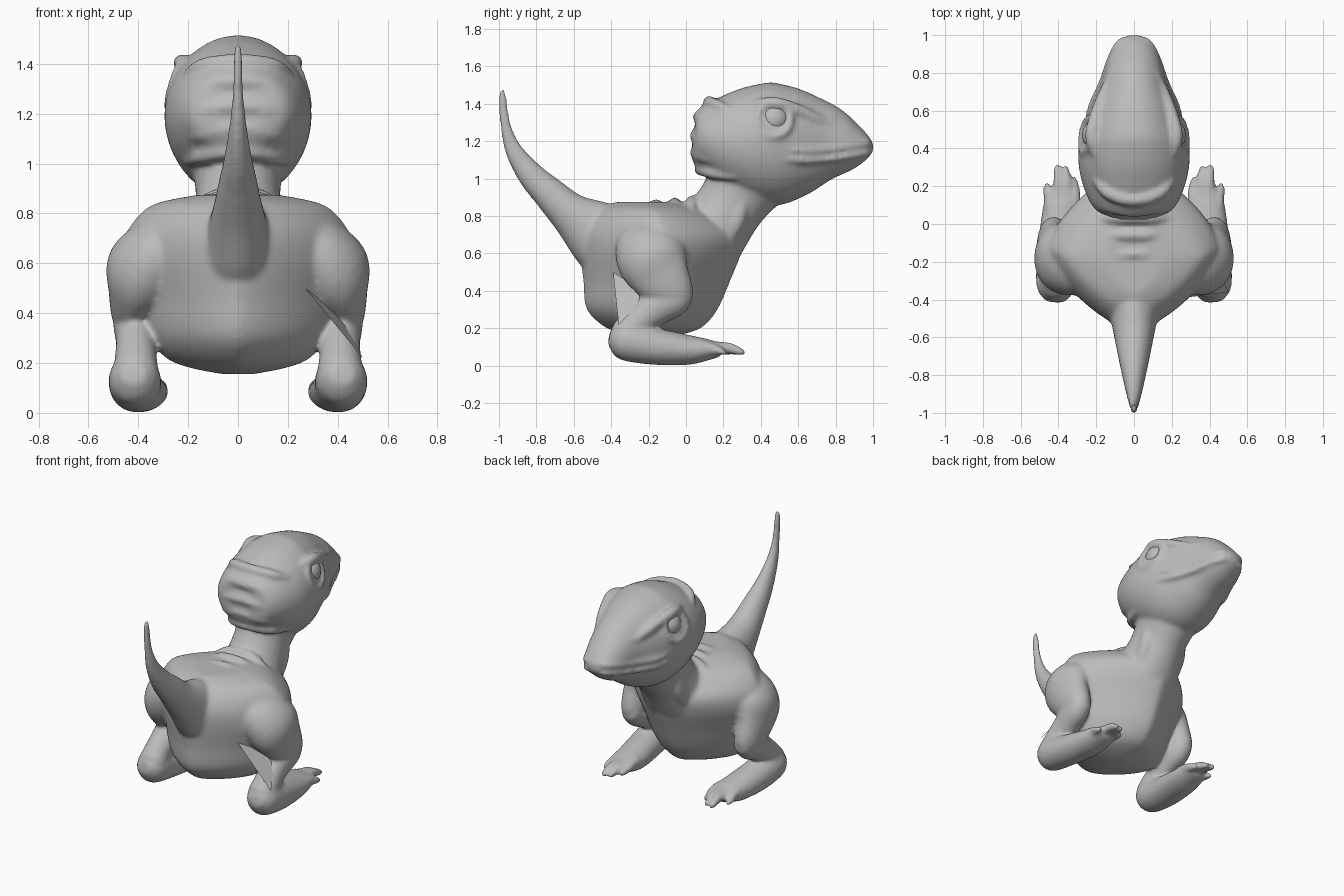
import bpy, bmesh, math
from mathutils import Vector

if "Cube" in bpy.data.objects:
    bpy.data.objects.remove(bpy.data.objects["Cube"])

grey = bpy.data.materials.new("grey")
grey.diffuse_color = (0.5, 0.5, 0.5, 1)
grey.use_nodes = True
grey.node_tree.nodes["Principled BSDF"].inputs["Base Color"].default_value = grey.diffuse_color


def spline(pts, n=5):
    """Smooth interpolation through points of (x, y, z, r_side, r_normal)."""
    out = []
    for i in range(len(pts) - 1):
        p0, p1 = pts[max(i - 1, 0)], pts[i]
        p2, p3 = pts[i + 1], pts[min(i + 2, len(pts) - 1)]
        for k in range(n):
            t = k / n
            out.append([0.5 * (2 * b + (c - a) * t + (2 * a - 5 * b + 4 * c - d) * t * t
                               + (3 * b - a - 3 * c + d) * t ** 3)
                        for a, b, c, d in zip(p0, p1, p2, p3)])
    out.append(list(pts[-1]))
    return out


def loft(bm, pts, ref=(1, 0, 0), mirror=False, seg=28, axis=None, power=1.0):
    """Closed tube of elliptical sections; axis fixes the section plane, power > 1 pinches it."""
    def trig(v):
        return math.copysign(abs(v) ** power, v)
    for s in ((1, -1) if mirror else (1,)):
        path = spline([(p[0] * s, *p[1:]) for p in pts])
        rings = []
        for i, p in enumerate(path):
            a, b = path[max(i - 1, 0)], path[min(i + 1, len(path) - 1)]
            tan = Vector(axis) if axis else (Vector(b[:3]) - Vector(a[:3])).normalized()
            r = Vector(ref)
            side = (r - tan * r.dot(tan)).normalized()
            nor = tan.cross(side)
            rings.append([bm.verts.new(Vector(p[:3])
                          + side * max(p[3], .004) * trig(math.cos(2 * math.pi * k / seg))
                          + nor * max(p[4], .004) * trig(math.sin(2 * math.pi * k / seg)))
                          for k in range(seg)])
        for a, b in zip(rings, rings[1:]):
            for k in range(seg):
                j = (k + 1) % seg
                bm.faces.new((a[k], a[j], b[j], b[k]))
        bm.faces.new(rings[0][::-1])
        bm.faces.new(rings[-1])


def tube(bm, pts, r, mirror=False):
    """Round fold or ridge with tapered ends."""
    q = [(*p, r, r) for p in pts]
    q[0], q[-1] = (*pts[0], r * .4, r * .4), (*pts[-1], r * .4, r * .4)
    loft(bm, q, (0, 0, 1), mirror, 12)


def make(name, bm):
    bmesh.ops.recalc_face_normals(bm, faces=bm.faces)
    for f in bm.faces:
        f.smooth = True
    me = bpy.data.meshes.new(name)
    bm.to_mesh(me)
    bm.free()
    me.materials.append(grey)
    ob = bpy.data.objects.new(name, me)
    bpy.context.collection.objects.link(ob)
    return ob


bm = bmesh.new()
# torso, stacked upward, pinched to a keel at chest and rump
loft(bm, [(0, -.17, .155, .06, .08), (0, -.17, .18, .19, .2), (0, -.175, .22, .29, .28),
          (0, -.18, .31, .36, .355), (0, -.155, .46, .41, .395), (0, -.135, .6, .46, .43),
          (0, -.13, .7, .455, .435), (0, -.15, .78, .41, .375), (0, -.17, .84, .33, .29),
          (0, -.18, .875, .16, .2)], seg=64, axis=(0, 0, 1), power=1.42)
# neck
loft(bm, [(0, -.05, .45, .2, .2), (0, .1, .66, .21, .2), (0, .24, .86, .17, .185),
          (0, .34, 1.02, .19, .22), (0, .38, 1.15, .2, .2)])
# head, from nape to snout
loft(bm, [(0, .035, 1.19, .1, .07), (0, .065, 1.19, .19, .15), (0, .15, 1.2, .25, .22),
          (0, .3, 1.195, .292, .295), (0, .45, 1.185, .287, .33), (0, .6, 1.19, .24, .295),
          (0, .75, 1.19, .175, .22), (0, .88, 1.175, .135, .14), (0, .96, 1.17, .09, .075),
          (0, 1.0, 1.17, .03, .025)], seg=40)
# tail
loft(bm, [(0, -.34, .6, .19, .2), (0, -.48, .71, .13, .18), (0, -.62, .815, .1, .115),
          (0, -.73, .92, .078, .09), (0, -.83, 1.02, .056, .072), (0, -.92, 1.15, .035, .048),
          (0, -.963, 1.28, .022, .03), (0, -.98, 1.42, .018, .023), (0, -.98, 1.478, .012, .014)])
# thighs
loft(bm, [(.2, -.19, .72, .08, .12), (.28, -.19, .665, .14, .18), (.38, -.18, .57, .155, .19),
          (.42, -.13, .475, .1, .16), (.425, -.06, .38, .08, .11), (.43, -.03, .31, .05, .06)],
     mirror=True)
# shins
loft(bm, [(.42, -.0, .4, .06, .07), (.42, -.07, .36, .08, .1), (.41, -.2, .28, .08, .09),
          (.41, -.34, .16, .09, .08)], mirror=True)
# feet
loft(bm, [(.42, -.41, .155, .05, .04), (.415, -.34, .14, .1, .105), (.41, -.18, .105, .105, .1),
          (.39, 0, .085, .105, .082), (.38, .1, .085, .1, .062), (.38, .18, .085, .075, .038)],
     mirror=True)
# toes
for x0, x1, y1 in ((.31, .315, .25), (.355, .36, .31), (.40, .405, .32), (.45, .46, .22)):
    loft(bm, [(x0, .08, .1, .028, .035), (x0, y1 - .1, .095, .028, .032),
              (x1, y1 - .03, .075, .022, .022), (x1, y1, .065, .01, .01)], mirror=True, seg=12)


# folds behind the head, arched over the nape surface
def nape(x, z):
    d = math.hypot(x / .27, (z - 1.2) / .29)
    return .045 + .2 * d ** 3.2


for z in (1.05, 1.14, 1.23, 1.33, 1.41):
    tube(bm, [(x, nape(x, z - x * x) + .008, z - x * x)
              for x in (-.21, -.15, -.08, 0, .08, .15, .21)], .033)
# folds across the back
for y, z in ((-.4, .815), (-.28, .845), (-.16, .86), (-.06, .87), (.03, .88)):
    tube(bm, [(-.2, y, z - .06), (-.1, y, z - .015), (0, y, z), (.1, y, z - .015),
              (.2, y, z - .06)], .03)
# throat cords
tube(bm, [(.14, .3, .95), (.13, .28, .8), (.12, .2, .66), (.1, .12, .5)], .05, True)
# brow ridges
tube(bm, [(.19, .32, 1.385), (.225, .45, 1.405), (.205, .56, 1.38), (.16, .68, 1.325),
          (.11, .82, 1.265)], .035, True)
# lips, leaving the mouth crease between them
for dz, r in ((.025, .022), (-.027, .02)):
    tube(bm, [(.26, .5, 1.14 + dz), (.224, .62, 1.125 + dz), (.166, .75, 1.13 + dz),
              (.12, .88, 1.15 + dz), (.068, .965, 1.165 + dz), (0, .985, 1.17 + dz)], r, True)
# eye rims
rim = []
for k in range(13):
    a = 2 * math.pi * k / 12
    dy, dz = .09 * math.cos(a), .09 * math.sin(a)
    rim.append((.25 - .15 * dy - .3 * dz, .47 + dy, 1.315 + dz, .02, .02))
loft(bm, rim, (1, 0, 0), True, 10)
# nostril rims
tube(bm, [(.145, .73, 1.28), (.13, .77, 1.31), (.11, .83, 1.28)], .018, True)

body = make("body", bm)
m = body.modifiers.new("blend", 'REMESH')
m.mode = 'VOXEL'
m.voxel_size = .012
m.use_smooth_shade = True
m = body.modifiers.new("soften", 'SMOOTH')
m.factor = .5
m.iterations = 10

# eyes
for s, side in ((1, "right"), (-1, "left")):
    bm = bmesh.new()
    bmesh.ops.create_uvsphere(bm, u_segments=32, v_segments=20, radius=.085)
    bmesh.ops.translate(bm, verts=bm.verts, vec=(.19 * s, .47, 1.315))
    make(side + "_eye", bm)

# flat skin web between belly and shin
bm = bmesh.new()
bm.faces.new([bm.verts.new(p) for p in ((.27, -.39, .5), (.5, -.36, .22), (.42, -.2, .38))])
make("skin_web", bm)
